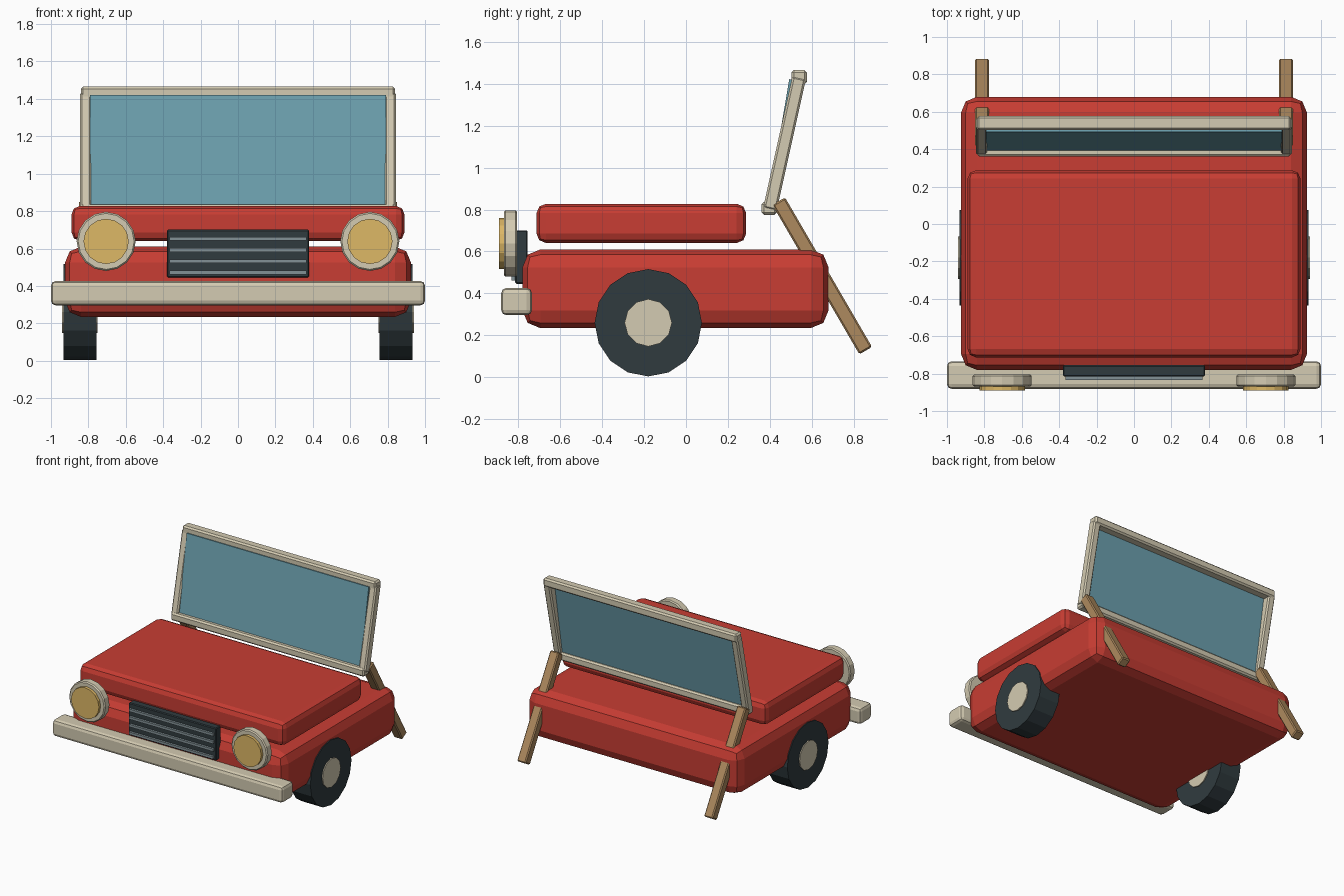
import bpy
from math import radians, atan2, hypot, pi

if "Cube" in bpy.data.objects:
    bpy.data.objects.remove(bpy.data.objects["Cube"])


def material(name, rgb):
    m = bpy.data.materials.new(name)
    lin = [((c / 255 + 0.055) / 1.055) ** 2.4 for c in rgb]
    m.diffuse_color = (*lin, 1)
    m.use_nodes = True
    m.node_tree.nodes["Principled BSDF"].inputs["Base Color"].default_value = m.diffuse_color
    return m


RED = material("red_paint", (200, 61, 51))
CREAM = material("cream_trim", (212, 203, 178))
DARK = material("dark_rubber", (48, 59, 63))
STEEL = material("grey_slat", (130, 145, 150))
GLASS = material("blue_glass", (108, 160, 174))
AMBER = material("amber_lens", (222, 184, 102))
WOOD = material("wood", (174, 138, 94))


def finish(name, mat, bevel=0, segments=2):
    ob = bpy.context.object
    ob.name = name
    ob.data.materials.append(mat)
    if bevel:
        b = ob.modifiers.new("bevel", "BEVEL")
        b.width, b.segments = bevel, segments
        b.limit_method = "ANGLE"
    return ob


def box(name, mat, center, size, bevel=0, tilt=0, segments=2):
    bpy.ops.mesh.primitive_cube_add(size=1, location=center)
    bpy.context.object.scale = size
    bpy.ops.object.transform_apply(location=False, rotation=False, scale=True)
    bpy.context.object.rotation_euler.x = tilt
    return finish(name, mat, bevel, segments)


def beam(name, mat, x, start, end, width, depth, bevel=0):
    """Box running between two (y, z) points."""
    dy, dz = end[0] - start[0], end[1] - start[1]
    center = (x, (start[0] + end[0]) / 2, (start[1] + end[1]) / 2)
    return box(name, mat, center, (width, depth, hypot(dy, dz)), bevel,
               -atan2(dy, dz), 1)


def disc(name, mat, center, radius, depth, sides, rotation, bevel=0):
    bpy.ops.mesh.primitive_cylinder_add(vertices=sides, radius=radius, depth=depth,
                                        location=center, rotation=rotation)
    return finish(name, mat, bevel, 1)


# Body tub and hood
box("lower_body", RED, (0, -0.05, 0.422), (1.85, 1.46, 0.375), 0.085)
box("hood", RED, (0, -0.213, 0.734), (1.78, 1.0, 0.187), 0.045)

# Bumper
box("front_bumper", CREAM, (0, -0.808, 0.361), (2.0, 0.147, 0.13), 0.025)

# Grille with slats
box("grille", DARK, (0, -0.785, 0.573), (0.76, 0.06, 0.255), 0.006, segments=1)
for i in range(4):
    box(f"grille_slat_{i + 1}", STEEL, (0, -0.82, 0.472 + 0.06 * i), (0.73, 0.026, 0.02))

# Windscreen frame bars and glass
box("windscreen_bottom_bar", CREAM, (0, 0.397, 0.805), (1.68, 0.073, 0.063), 0.012, segments=1)
box("windscreen_top_bar", CREAM, (0, 0.54, 1.432), (1.68, 0.075, 0.066), 0.012, segments=1)
beam("windscreen_glass", GLASS, 0, (0.4, 0.81), (0.502, 1.42), 1.58, 0.02)

# Parts that come in left and right pairs
for side, s in (("left", -1), ("right", 1)):
    beam(f"{side}_windscreen_post", CREAM, s * 0.815, (0.4, 0.8), (0.54, 1.43), 0.06, 0.066, 0.01)
    beam(f"{side}_rear_strut", WOOD, s * 0.812, (0.857, 0.127), (0.442, 0.84), 0.075, 0.07, 0.008)
    disc(f"{side}_tire", DARK, (s * 0.845, -0.18, 0.26), 0.256, 0.175, 16, (0, pi / 2, 0))
    disc(f"{side}_hub", CREAM, (s * 0.845, -0.18, 0.26), 0.113, 0.19, 12, (0, pi / 2, 0))
    disc(f"{side}_headlight_rim", CREAM, (s * 0.705, -0.837, 0.638), 0.158, 0.064, 16,
         (pi / 2, 0, 0), 0.008)
    disc(f"{side}_headlight_lens", AMBER, (s * 0.705, -0.868, 0.638), 0.121, 0.046, 16,
         (pi / 2, 0, 0))
